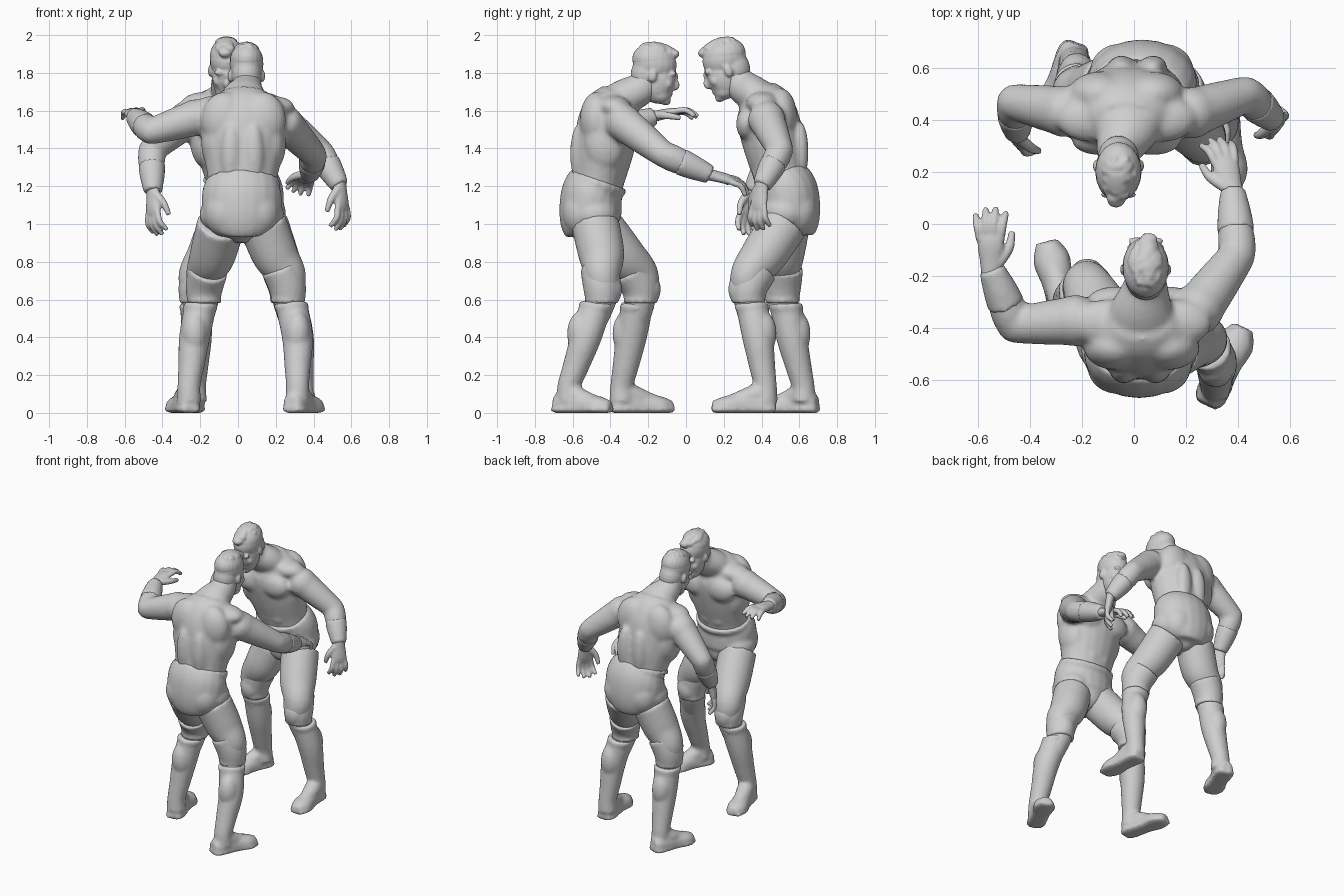
import bpy, bmesh, math, random
from mathutils import Vector as V, Matrix

if "Cube" in bpy.data.objects:
    bpy.data.objects.remove(bpy.data.objects["Cube"])
random.seed(4)
X, Y, Z = V((1, 0, 0)), V((0, 1, 0)), V((0, 0, 1))
COARSE, FINE = .013, .008

clay = bpy.data.materials.new("light grey clay")
clay.use_nodes = True
clay.diffuse_color = (0.62, 0.62, 0.62, 1)
clay.node_tree.nodes["Principled BSDF"].inputs["Base Color"].default_value = clay.diffuse_color


def spline(rows, steps=6):
    """Catmull-Rom interpolation through rows of equal length."""
    rows = [V(r) for r in rows]
    ext = [rows[0] * 2 - rows[1]] + rows + [rows[-1] * 2 - rows[-2]]
    out = []
    for a, b, c, d in zip(ext, ext[1:], ext[2:], ext[3:]):
        for k in range(steps):
            t = k / steps
            out.append(b + (c - a) * t / 2 + (a * 2 - b * 5 + c * 4 - d) * t * t / 2
                       + (b * 3 - a - c * 3 + d) * t ** 3 / 2)
    return out + [rows[-1]]


def tube(bm, centres, radii, side=X, sides=20):
    """Closed elliptical loft; each radius is (along side, across it)."""
    pts, rad = spline(centres), spline(radii)
    rings = []
    for i, (p, r) in enumerate(zip(pts, rad)):
        t = (pts[min(i + 1, len(pts) - 1)] - pts[max(i - 1, 0)]).normalized()
        s = (side - t * side.dot(t)).normalized()
        u = t.cross(s)
        ring = []
        for k in range(sides):
            a = math.tau * k / sides
            q = p + s * r[0] * math.cos(a) + u * r[1] * math.sin(a)
            q.z = max(q.z, 0)
            ring.append(bm.verts.new(q))
        rings.append(ring)
    for a, b in zip(rings, rings[1:]):
        for k in range(sides):
            j = (k + 1) % sides
            bm.faces.new((a[k], a[j], b[j], b[k]))
    bm.faces.new(rings[0][::-1])
    bm.faces.new(rings[-1])


def limb(bm, centres, radii, side=X):
    tube(bm, centres, [(r, r) for r in radii], side)


def ball(bm, centre, radii, frame=Matrix()):
    m = frame @ Matrix.Translation(centre) @ Matrix.Diagonal((*radii, 1))
    bmesh.ops.create_uvsphere(bm, u_segments=20, v_segments=12, radius=1, matrix=m)


def finish(bm, name, voxel, soften):
    """Fuse the overlapping volumes of one part into a smooth skin."""
    bmesh.ops.recalc_face_normals(bm, faces=bm.faces)
    me = bpy.data.meshes.new(name)
    bm.to_mesh(me)
    bm.free()
    ob = bpy.data.objects.new(name, me)
    bpy.context.collection.objects.link(ob)
    me.materials.append(clay)
    mod = ob.modifiers.new("fuse", "REMESH")
    mod.mode, mod.voxel_size, mod.use_smooth_shade = "VOXEL", voxel, True
    mod = ob.modifiers.new("soften", "SMOOTH")
    mod.factor, mod.iterations = 0.5, soften


def hand(bm, wrist, along, thumb):
    d = V(along).normalized()
    s = V(thumb)
    s = (s - d * s.dot(d)).normalized()
    n = d.cross(s)
    n = n if n.dot(V((-wrist[0], 0, -0.3))) > 0 else -n
    w = V(wrist)
    tube(bm, [w - d * .03, w + d * .03, w + d * .09, w + d * .125],
         [(.038, .032), (.044, .028), (.052, .025), (.046, .018)], s)
    for k in range(4):
        reach = (.11, .13, .125, .1)[k]
        a = w + d * .11 + s * (.038 - .026 * k)
        fan = s * (.02 - .014 * k)
        limb(bm, [a, a + d * reach * .55 + fan * .5 + n * .008, a + d * reach * .92 + fan + n * .05],
             [.016, .016, .012], s)
    limb(bm, [w + d * .02 + s * .028, w + d * .075 + s * .068 + n * .02,
              w + d * .135 + s * .08 + n * .045], [.023, .019, .013], n)


def head(name, centre, front, pitch):
    fr = (Matrix.Translation(centre) @ Matrix.Rotation(0 if front > 0 else math.pi, 4, "Z")
          @ Matrix.Rotation(-pitch, 4, "X"))
    skull, hair = bmesh.new(), bmesh.new()
    ball(skull, (0, -.015, .045), (.09, .118, .1), fr)      # cranium
    ball(skull, (0, -.045, -.015), (.08, .086, .1), fr)     # occiput
    ball(skull, (0, .025, -.04), (.079, .088, .12), fr)     # face
    ball(skull, (0, .045, -.11), (.062, .058, .048), fr)    # jaw
    ball(skull, (0, .08, -.135), (.032, .028, .024), fr)    # chin
    ball(skull, (0, .116, -.045), (.016, .022, .028), fr)   # nose
    ball(skull, (0, .108, -.01), (.01, .015, .035), fr)
    ball(skull, (0, .096, -.096), (.03, .014, .016), fr)    # lips
    for s in (-1, 1):
        ball(skull, (s * .035, .093, .012), (.034, .017, .014), fr)   # brow
        ball(skull, (s * .034, .088, -.016), (.018, .014, .012), fr)  # eye
        ball(skull, (s * .045, .07, -.045), (.028, .03, .03), fr)     # cheek
        ball(skull, (s * .086, -.012, -.02), (.013, .022, .033), fr)  # ear
    finish(skull, name + "_head", FINE, 2)
    ball(hair, (0, -.022, .062), (.089, .117, .09), fr)
    for k in range(70):                                     # cropped tufts
        a, e = random.uniform(0, math.tau), random.uniform(.7, 1.5)
        c = V((.08 * math.cos(e) * math.cos(a), -.018 + .112 * math.cos(e) * math.sin(a),
               .064 + .083 * math.sin(e)))
        ball(hair, c, (.014, .02, .016), fr)
    for k in range(9):                                      # raised crest
        ball(hair, (random.uniform(-.015, .015), .08 - .018 * k, .118 + .022 * math.sin(k / 3)),
             (.034, .024, .022), fr)
    finish(hair, name + "_hair", FINE, 1)


def leg(body, boots, pads, hip, knee, calf, ankle, heel, toe, front):
    hip, knee, calf, ankle = V(hip), V(knee), V(calf), V(ankle)
    heel, toe = V((*heel, .05)), V((*toe, .035))
    fwd = Y * front
    mid = hip.lerp(knee, .5) + fwd * .015
    limb(body, [hip, mid, knee + Z * .06, knee - Z * .06, calf],
         [.128, .122, .096, .082, .07])
    # Knee pad with a rim and a front cushion
    axis = (hip - knee).normalized()
    limb(pads, [knee + axis * .11, knee + axis * .03, knee - Z * .03, knee - Z * .085],
         [.105, .102, .096, .086])
    limb(pads, [knee - Z * .065, knee - Z * .09], [.092, .091])
    ball(pads, knee + fwd * .062 - Z * .015, (.06, .045, .075))
    # Boot shaft, cuff, calf, foot and sole
    top = knee.lerp(calf, .38)
    limb(boots, [top, calf, calf.lerp(ankle, .6), ankle, ankle - Z * .08],
         [.085, .082, .069, .061, .066])
    limb(boots, [top + Z * .012, top - Z * .018], [.092, .091])
    ball(boots, calf - fwd * .025 + Z * .02, (.07, .075, .12))
    d = (toe - heel) * .25
    tube(boots, [heel, heel + d * .5, heel + d * 2, heel + d * 3.2, toe],
         [(.04, .045), (.058, .065), (.06, .062), (.066, .05), (.035, .028)])
    limb(boots, [ankle - Z * .02, heel + d * 1.8 + Z * .035, heel + d * 3 + Z * .02], [.056, .054, .032])
    flat = [V((p.x, p.y, .018)) for p in (heel - d * .06, heel + d * .5, heel + d * 2,
                                          heel + d * 3.2, toe + d * .05)]
    tube(boots, flat, [(.045, .018), (.066, .02), (.062, .02), (.075, .02), (.045, .018)])


def arm(body, tapes, hands, shoulder, elbow, wrist, along, thumb):
    sh, el, wr = V(shoulder), V(elbow), V(wrist)
    across = [Y if abs((b - a).normalized().y) < .6 else Z for a, b in ((sh, el), (el, wr))]
    limb(body, [sh, sh.lerp(el, .5), el], [.098, .086, .07], across[0])
    ball(body, sh.lerp(el, .1), (.1, .1, .098))
    limb(body, [el, el.lerp(wr, .3), wr], [.069, .071, .042], across[1])
    ball(body, el, (.068, .068, .068))
    limb(tapes, [el.lerp(wr, .35), el.lerp(wr, .65), wr], [.073, .065, .049])
    hand(hands, wrist, along, thumb)


def wrestler(name, front, hips, chest, skull, pitch, arms, legs):
    body, trunks, boots, pads, tapes, hands = (bmesh.new() for _ in range(6))
    h, c, k = V(hips), V(chest), V(skull)
    fwd = Y * front
    waist = h.lerp(c, .28)
    # Torso, trapezius and neck
    tube(body, [h, waist, h.lerp(c, .65), c, c + Z * .09 + fwd * .02, c + Z * .165 + fwd * .05],
         [(.185, .14), (.182, .138), (.212, .158), (.228, .165), (.215, .142), (.12, .09)])
    tube(body, [c + Z * .05, c + Z * .13 + fwd * .07, k - fwd * .075 - Z * .08, k - fwd * .03],
         [(.17, .12), (.13, .1), (.085, .087), (.07, .075)])
    for s in (-1, 1):
        side = X * s
        ball(body, c + side * .1 + fwd * .115 - Z * .02, (.11, .055, .085))  # pectoral
        ball(body, c + side * .1 - fwd * .065 + Z * .02, (.125, .088, .15))  # shoulder blade
        ball(body, c + side * .15 - fwd * .02 - Z * .1, (.075, .11, .15))    # lat
        ball(body, c + side * .14 + fwd * .03 + Z * .09, (.13, .09, .06))    # trapezius
        ball(body, waist + side * .06 - fwd * .1 + Z * .15, (.055, .046, .16))
        for row in range(3):                                                 # abdominals
            ball(body, waist + side * .042 + fwd * .128 + Z * (.07 * row + .03), (.04, .025, .034))
        ball(trunks, h + side * .085 - fwd * .06 - Z * .04, (.115, .105, .13))  # buttock
        ball(trunks, h + side * .105 + fwd * .005 - Z * .05, (.12, .125, .1))
    # Trunks with a waistband that dips at the front
    slope = (Z + fwd * .35) * .014
    tube(trunks, [waist, h + Z * .05 - fwd * .01, h - Z * .08 - fwd * .015, h - Z * .15, h - Z * .2],
         [(.193, .152), (.212, .163), (.2, .162), (.125, .13), (.04, .06)])
    tube(trunks, [waist + slope, waist - slope], [(.198, .157), (.2, .159)])
    for a in arms:
        arm(body, tapes, hands, *a)
    for g in legs:
        leg(body, boots, pads, *g, front)
    head(name, skull, front, pitch)
    finish(hands, name + "_hands", FINE, 1)
    finish(body, name + "_body", COARSE, 6)
    finish(trunks, name + "_trunks", COARSE, 4)
    for part, label in ((boots, "boots"), (pads, "knee_pads"), (tapes, "wrist_tapes")):
        finish(part, name + "_" + label, COARSE, 2)


wrestler("near_wrestler", 1, (.02, -.49, 1.1), (.03, -.41, 1.53), (.045, -.16, 1.8), .2,
         [((.23, -.35, 1.55), (.4, -.12, 1.37), (.38, .13, 1.26), (-.25, .9, -.22), (-.8, -.2, .3)),
          ((-.2, -.37, 1.57), (-.46, -.39, 1.49), (-.55, -.17, 1.57), (-.02, .95, .2), (1, 0, .1))],
         [((.13, -.48, 1), (.265, -.445, .67), (.315, -.53, .4), (.315, -.62, .14), (.28, -.695), (.42, -.4)),
          ((-.09, -.47, 1), (-.18, -.24, .67), (-.23, -.29, .4), (-.26, -.34, .14), (-.25, -.395), (-.335, -.07))])

wrestler("far_wrestler", -1, (.03, .53, 1.11), (-.03, .435, 1.55), (-.06, .205, 1.825), .38,
         [((.2, .42, 1.57), (.43, .5, 1.39), (.54, .4, 1.2), (.1, -.15, -.95), (-.6, -.8, 0)),
          ((-.25, .43, 1.57), (-.46, .47, 1.39), (-.45, .35, 1.17), (0, -.25, -.95), (.6, -.8, 0))],
         [((.14, .52, 1), (.26, .33, .67), (.32, .38, .4), (.34, .42, .14), (.34, .47), (.375, .14)),
          ((-.08, .53, 1), (-.22, .51, .67), (-.22, .56, .4), (-.23, .62, .14), (-.22, .695), (-.33, .4))])
